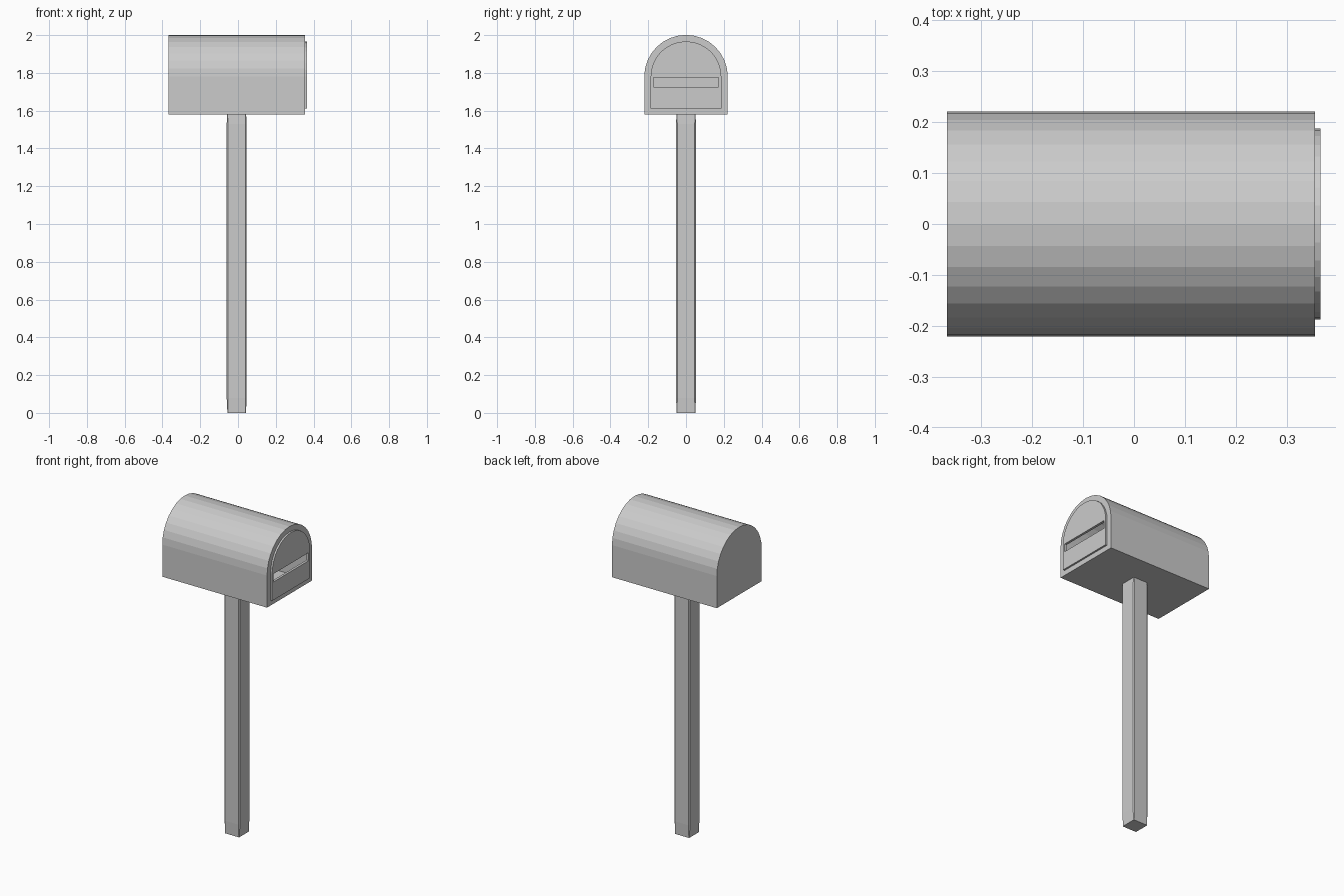
import bpy, bmesh, math

if "Cube" in bpy.data.objects:
    bpy.data.objects.remove(bpy.data.objects["Cube"])

ARCH_Z = 1.78  # height where the straight sides turn into the arch


def make_object(name, bm):
    mesh = bpy.data.meshes.new(name)
    bmesh.ops.recalc_face_normals(bm, faces=bm.faces[:])
    bm.to_mesh(mesh)
    bm.free()
    obj = bpy.data.objects.new(name, mesh)
    bpy.context.collection.objects.link(obj)
    return obj


def arch(bm, x, half, bottom, steps=16):
    """Ring of vertices: flat bottom, straight sides, round top."""
    pts = [(-half, bottom), (half, bottom)]
    for i in range(steps + 1):
        a = math.pi * i / steps
        pts.append((half * math.cos(a), ARCH_Z + half * math.sin(a)))
    return [bm.verts.new((x, y, z)) for y, z in pts]


def bridge(bm, a, b):
    n = len(a)
    for i in range(n):
        j = (i + 1) % n
        bm.faces.new((a[i], a[j], b[j], b[i]))


# Hollow box: closed back, arched shell, front rim around the door opening
bm = bmesh.new()
back = arch(bm, -0.367, 0.221, 1.58)
front = arch(bm, 0.355, 0.221, 1.58)
rim = arch(bm, 0.355, 0.187, 1.612)
bm.faces.new(back)
bridge(bm, back, front)
bridge(bm, front, rim)
make_object("mailbox_shell", bm)

# Raised door plate
bm = bmesh.new()
inner = arch(bm, 0.351, 0.187, 1.612)
outer = arch(bm, 0.366, 0.187, 1.612)
bridge(bm, inner, outer)
bm.faces.new(inner)
bm.faces.new(outer)
door = make_object("door", bm)

# Letter slot cut through the door
bpy.ops.mesh.primitive_cube_add(size=1, location=(0.36, 0, 1.75))
cutter = bpy.context.object
cutter.name = "slot_cutter"
cutter.scale = (0.1, 0.346, 0.05)
cutter.hide_render = True
cutter.hide_viewport = True
cut = door.modifiers.new("slot", 'BOOLEAN')
cut.operation = 'DIFFERENCE'
cut.solver = 'EXACT'
cut.object = cutter
bpy.context.view_layer.objects.active = door
bpy.ops.object.modifier_apply(modifier=cut.name)
bpy.data.objects.remove(cutter)

# Post: chamfered square section, slightly narrowed at both ends
bm = bmesh.new()
rings = []
for z, h, c in ((0, 0.049, 0.002), (0.08, 0.053, 0.007),
                (1.53, 0.053, 0.007), (1.58, 0.05, 0.002)):
    k = h - c
    section = [(h, -k), (h, k), (k, h), (-k, h),
               (-h, k), (-h, -k), (-k, -h), (k, -h)]
    rings.append([bm.verts.new((x - 0.007, y, z)) for x, y in section])
for a, b in zip(rings, rings[1:]):
    bridge(bm, a, b)
bm.faces.new(rings[0])
bm.faces.new(rings[-1])
make_object("post", bm)
